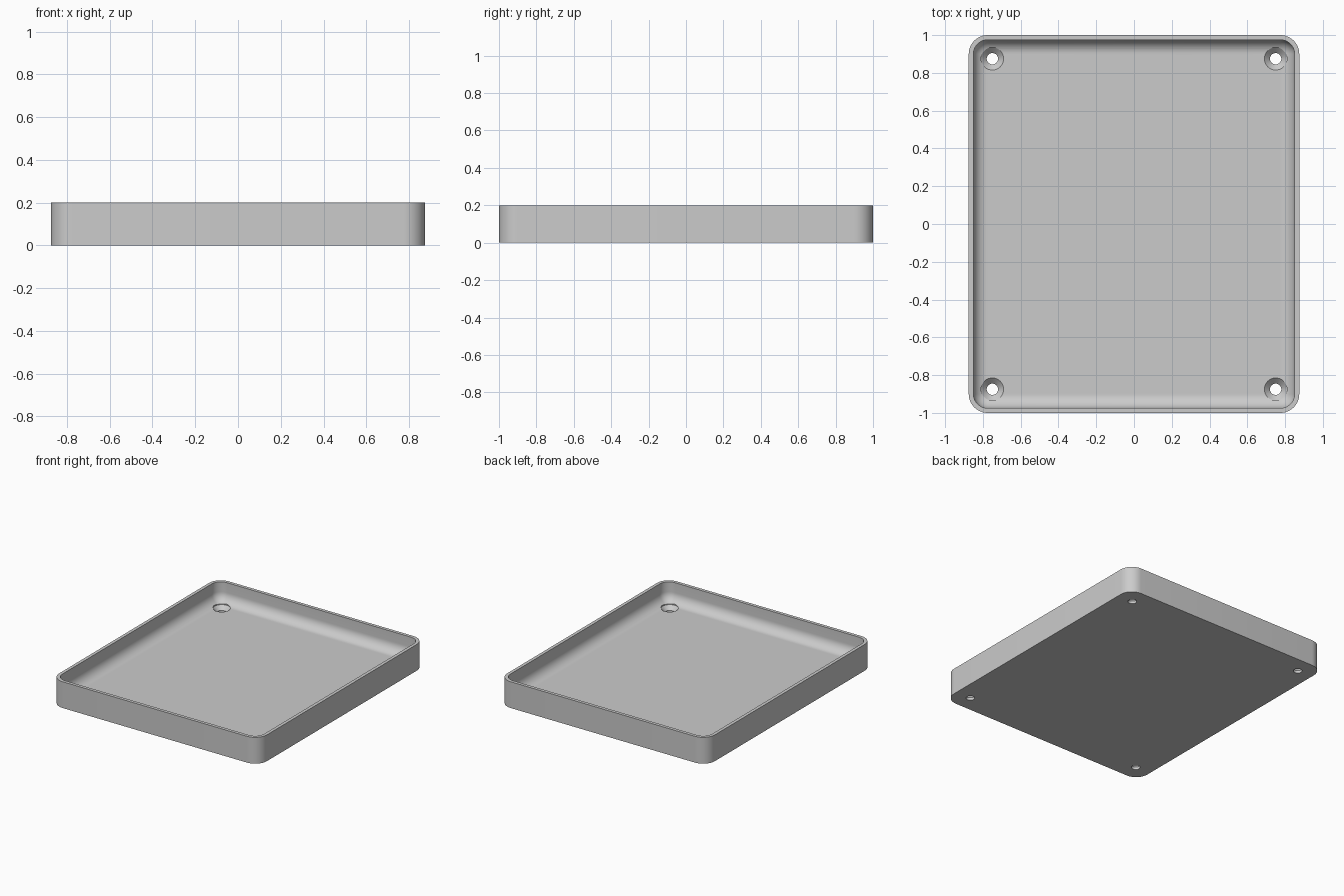
import bpy, bmesh, math

if "Cube" in bpy.data.objects:
    bpy.data.objects.remove(bpy.data.objects["Cube"])

HX, HY, HEIGHT = 0.875, 1.0, 0.2
CORNER, WALL, FLOOR, FILLET = 0.1, 0.025, 0.05, 0.075
SEG = 12


def rounded_rect(inset, z):
    """Rounded rectangle ring, shrunk by inset."""
    r = max(CORNER - inset, 0.0)
    pts = []
    for k, (sx, sy) in enumerate([(1, 1), (-1, 1), (-1, -1), (1, -1)]):
        for i in range(SEG + 1):
            a = math.pi / 2 * (k + i / SEG)
            pts.append((sx * (HX - CORNER) + r * math.cos(a),
                        sy * (HY - CORNER) + r * math.sin(a), z))
    return pts


def circle(cx, cy, r, z, n=32):
    return [(cx + r * math.cos(2 * math.pi * i / n),
             cy + r * math.sin(2 * math.pi * i / n), z) for i in range(n)]


def loft(bm, rings):
    """Closed skin through a list of rings, capped at both ends."""
    loops = [[bm.verts.new(p) for p in ring] for ring in rings]
    n = len(loops[0])
    for a, b in zip(loops, loops[1:]):
        for i in range(n):
            j = (i + 1) % n
            bm.faces.new((a[i], a[j], b[j], b[i]))
    bm.faces.new(loops[0][::-1])
    bm.faces.new(loops[-1])


def make_object(name, bm):
    bmesh.ops.remove_doubles(bm, verts=bm.verts, dist=1e-5)
    bmesh.ops.recalc_face_normals(bm, faces=bm.faces)
    mesh = bpy.data.meshes.new(name)
    bm.to_mesh(mesh)
    bm.free()
    obj = bpy.data.objects.new(name, mesh)
    bpy.context.collection.objects.link(obj)
    return obj


# Tray: outer wall, flat rim, inner wall and filleted floor
profile = [(0, 0), (0, HEIGHT), (WALL, HEIGHT)]
for i in range(SEG + 1):
    a = math.pi / 2 * i / SEG
    profile.append((WALL + FILLET * (1 - math.cos(a)),
                    FLOOR + FILLET * (1 - math.sin(a))))
bm = bmesh.new()
loft(bm, [rounded_rect(inset, z) for inset, z in profile])
tray = make_object("tray", bm)

# Countersunk screw holes in the four corners
bm = bmesh.new()
for sx in (-1, 1):
    for sy in (-1, 1):
        loft(bm, [circle(sx * 0.75, sy * 0.875, r, z) for r, z in
                  [(0.03, -0.05), (0.03, 0.02), (0.06, 0.05), (0.06, 0.18)]])
cutter = make_object("screw_hole_cutter", bm)
cutter.hide_render = True

mod = tray.modifiers.new("screw_holes", 'BOOLEAN')
mod.operation = 'DIFFERENCE'
mod.solver = 'EXACT'
mod.object = cutter
bpy.context.view_layer.objects.active = tray
tray.select_set(True)
bpy.ops.object.modifier_apply(modifier=mod.name)
bpy.data.objects.remove(cutter)

# Plain grey finish, smooth fillets with sharp rims
grey = bpy.data.materials.new("light_grey")
grey.diffuse_color = (0.6, 0.6, 0.6, 1)
grey.use_nodes = True
grey.node_tree.nodes["Principled BSDF"].inputs["Base Color"].default_value = grey.diffuse_color
tray.data.materials.clear()
tray.data.materials.append(grey)
bpy.ops.object.shade_smooth_by_angle(angle=math.radians(30))
